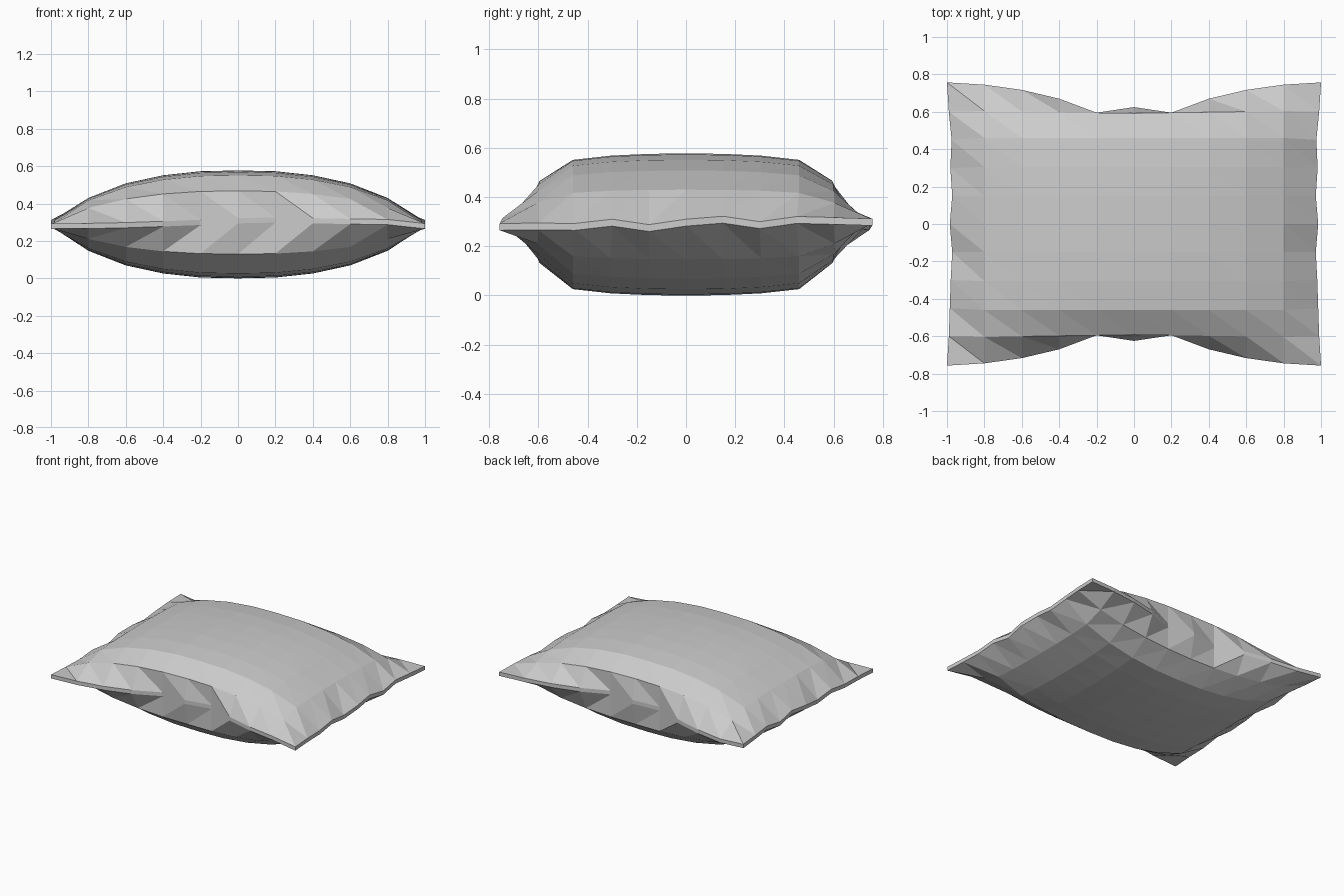
import bpy, bmesh

if "Cube" in bpy.data.objects:
    bpy.data.objects.remove(bpy.data.objects["Cube"])

N = 10
# Half profiles, from the centre outwards
puff_x = [1.0, 0.985, 0.91, 0.76, 0.49]          # thickness across the width
puff_y = [1.0, 0.995, 0.97, 0.91, 0.62]          # thickness across the depth
row_y = [0.0, 0.15, 0.305, 0.46, 0.60]           # rows of the cloth grid
seam_y = [0.625, 0.595, 0.67, 0.717, 0.745, 0.757]  # front/back seam, pinched in the middle
# Seam lines running the full length of the sides
side_x = [1.0, 0.99, 0.985, 0.98, 0.972, 0.985, 0.972, 0.982, 0.975, 0.99, 1.0]
side_z = [.283, .284, .283, .300, .278, .300, .312, .290, .311, .307, .302]
front_z = [.283, .284, .288, .295, .303, .312, .316, .312, .308, .305, .302]
RIM = 0.014


def point(i, j, side):
    """Cloth vertex of column i, row j; side is +1 for top, -1 for bottom."""
    a, b = abs(i - 5), abs(j - 5)
    sx, sy = (1 if i >= 5 else -1), (1 if j >= 5 else -1)
    x = sx * 0.2 * a
    if b == 5:
        y = sy * seam_y[a]
    elif a == 5:
        y = sy * 0.15 * b
    else:
        y = sy * row_y[b]
        if b == 4:
            y += sy * (0.012 * (a / 4) - 0.008)
    if a == 5:
        return (sx * side_x[j], y, side_z[j] + side * RIM)
    if b == 5:
        return (x, y, front_z[i] + side * RIM)
    fy = puff_y[b] if (side > 0 or b < 4) else 0.55
    return (x, y, 0.2925 + side * 0.2885 * puff_x[a] * fy)


bm = bmesh.new()
grid = {s: [[bm.verts.new(point(i, j, s)) for j in range(N + 1)]
            for i in range(N + 1)] for s in (1, -1)}

# Top and bottom cloth panels
for s, g in grid.items():
    for i in range(N):
        for j in range(N):
            a, b, c, d = g[i][j], g[i + 1][j], g[i + 1][j + 1], g[i][j + 1]
            for tri in ((a, b, d), (b, c, d)):
                bm.faces.new(tri if s > 0 else tri[::-1])

# Narrow seam band joining the panels
loop = ([(i, 0) for i in range(N)] + [(N, j) for j in range(N)] +
        [(i, N) for i in range(N, 0, -1)] + [(0, j) for j in range(N, 0, -1)])
for (i, j), (k, l) in zip(loop, loop[1:] + loop[:1]):
    bm.faces.new((grid[-1][i][j], grid[-1][k][l], grid[1][k][l], grid[1][i][j]))

bmesh.ops.recalc_face_normals(bm, faces=bm.faces)
low = min(v.co.z for v in bm.verts)
bmesh.ops.translate(bm, verts=bm.verts, vec=(0, 0, -low))
mesh = bpy.data.meshes.new("pillow")
bm.to_mesh(mesh)
bm.free()
pillow = bpy.data.objects.new("pillow", mesh)
bpy.context.collection.objects.link(pillow)
